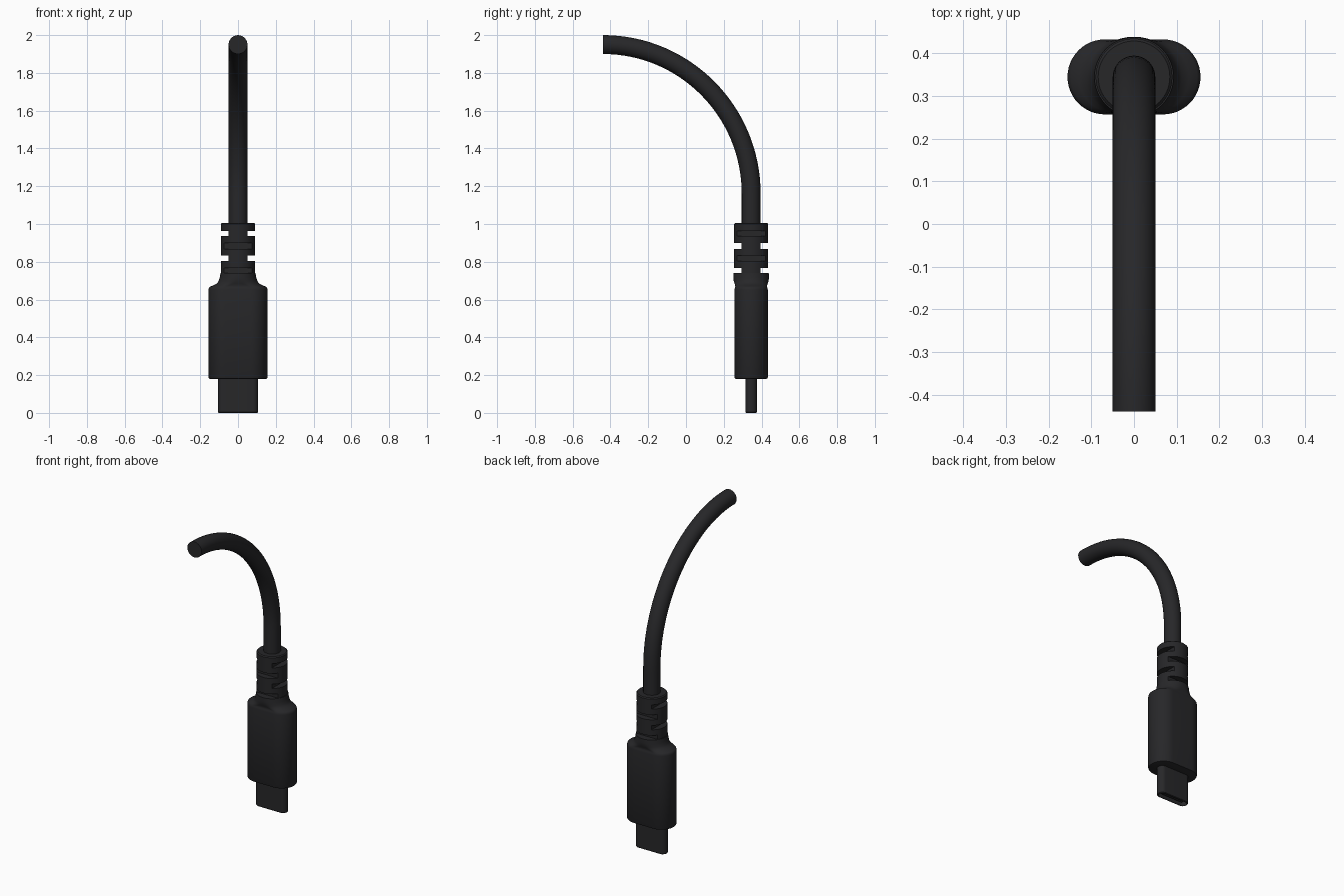
import bpy, bmesh, math

if "Cube" in bpy.data.objects:
    bpy.data.objects.remove(bpy.data.objects["Cube"])

AXIS_Y = 0.345

black = bpy.data.materials.new("black_rubber")
black.diffuse_color = (0.02, 0.02, 0.022, 1)
black.use_nodes = True
black.node_tree.nodes["Principled BSDF"].inputs["Base Color"].default_value = black.diffuse_color


def finish(obj, angle=35):
    obj.data.materials.append(black)
    bpy.ops.object.select_all(action='DESELECT')
    obj.select_set(True)
    bpy.context.view_layer.objects.active = obj
    bpy.ops.object.shade_smooth_by_angle(angle=math.radians(angle))


def stadium(half, r, n=24):
    """Rounded slot outline: two half circles joined by straight sides."""
    pts = []
    for side, start in ((1, -math.pi / 2), (-1, math.pi / 2)):
        for i in range(n + 1):
            a = start + math.pi * i / n
            pts.append((side * half + r * math.cos(a), r * math.sin(a)))
    return pts


def clipped_circle(r, cx=1, cy=1, n=64):
    """Circle flattened at |x| = cx and |y| = cy."""
    pts = []
    for i in range(n):
        a = 2 * math.pi * i / n
        x, y = r * math.cos(a), r * math.sin(a)
        pts.append((max(-cx, min(cx, x)), max(-cy, min(cy, y))))
    return pts


def loft(name, sections):
    """Skin a list of (z, outline) sections and cap both ends."""
    bm = bmesh.new()
    rings = [[bm.verts.new((x, y + AXIS_Y, z)) for x, y in pts] for z, pts in sections]
    for a, b in zip(rings, rings[1:]):
        for i in range(len(a)):
            j = (i + 1) % len(a)
            bm.faces.new((a[i], a[j], b[j], b[i]))
    bm.faces.new(rings[0])
    bm.faces.new(rings[-1])
    bmesh.ops.remove_doubles(bm, verts=bm.verts, dist=1e-5)
    bmesh.ops.recalc_face_normals(bm, faces=bm.faces)
    mesh = bpy.data.meshes.new(name)
    bm.to_mesh(mesh)
    bm.free()
    obj = bpy.data.objects.new(name, mesh)
    bpy.context.collection.objects.link(obj)
    finish(obj)
    return obj


# Hollow plug shell
loft("plug_shell", [(z, stadium(h, r)) for z, h, r in (
    (0.20, 0.077, 0.030), (0.004, 0.077, 0.030), (0.0, 0.077, 0.027),
    (0.0, 0.077, 0.023), (0.15, 0.077, 0.023))])

# Contact tongue inside the plug
loft("plug_tongue", [(z, [(-0.075, -0.008), (0.075, -0.008), (0.075, 0.008), (-0.075, 0.008)])
                     for z in (0.012, 0.16)])

# Grip body blending from a slot outline into a round neck
loft("grip_body", [(z, stadium(h, r)) for z, h, r in (
    (0.180, 0.068, 0.080), (0.182, 0.068, 0.085), (0.188, 0.068, 0.088),
    (0.652, 0.068, 0.088), (0.662, 0.068, 0.086), (0.668, 0.064, 0.084),
    (0.676, 0.044, 0.085), (0.685, 0.024, 0.088), (0.697, 0.011, 0.092),
    (0.715, 0.003, 0.094), (0.740, 0.0, 0.093))])

# Strain relief: slots alternate between front/back and left/right
R, CORE = 0.09, 0.05
full = clipped_circle(R)
across_x = clipped_circle(R, cx=CORE)
across_y = clipped_circle(R, cy=CORE)
sections = [(0.735, across_y)]
for z0, z1, outline in ((None, 0.768, across_y), (0.804, 0.832, across_x),
                        (0.868, 0.900, across_y), (0.936, 0.964, across_x)):
    if z0:
        sections += [(z0, full), (z0, outline)]
    sections += [(z1, outline), (z1, full)]
sections += [(1.0, full), (1.006, clipped_circle(R - 0.006))]
loft("strain_relief", sections)

# Cable: straight rise then a quarter-circle bend toward the front
curve = bpy.data.curves.new("cable", 'CURVE')
curve.dimensions = '3D'
curve.bevel_depth = 0.05
curve.bevel_resolution = 10
curve.resolution_u = 32
curve.use_fill_caps = True
spline = curve.splines.new('BEZIER')
spline.bezier_points.add(2)
k, bend_z, end_y, top = 0.5523, 1.16, -0.44, 1.95
path = (((AXIS_Y, 0.72), (0, 0.1), 0.1),
        ((AXIS_Y, bend_z), (0, 1), k * (top - bend_z)),
        ((end_y, top), (-1, 0), k * (AXIS_Y - end_y)))
for p, ((y, z), (dy, dz), length) in zip(spline.bezier_points, path):
    p.handle_left_type = p.handle_right_type = 'FREE'
    p.co = (0, y, z)
    p.handle_left = (0, y - dy * length, z - dz * length)
    p.handle_right = (0, y + dy * length, z + dz * length)
cable = bpy.data.objects.new("cable", curve)
bpy.context.collection.objects.link(cable)
bpy.ops.object.select_all(action='DESELECT')
cable.select_set(True)
bpy.context.view_layer.objects.active = cable
bpy.ops.object.convert(target='MESH')
finish(bpy.context.view_layer.objects.active)
